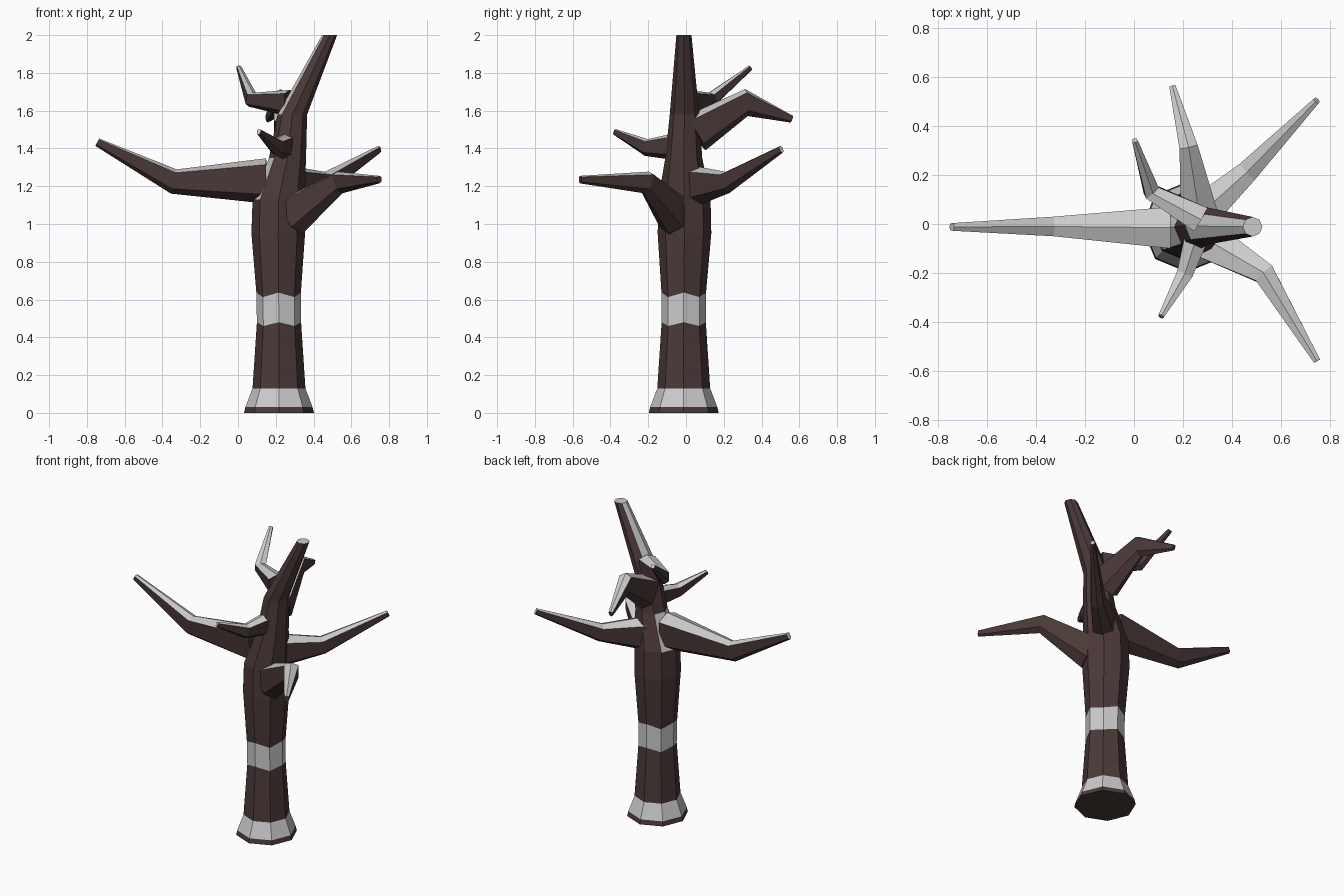
import bpy, bmesh, math
from mathutils import Vector

if "Cube" in bpy.data.objects:
    bpy.data.objects.remove(bpy.data.objects["Cube"])


def material(name, rgb):
    m = bpy.data.materials.new(name)
    m.diffuse_color = (*rgb, 1)
    m.use_nodes = True
    m.node_tree.nodes["Principled BSDF"].inputs["Base Color"].default_value = m.diffuse_color
    return m


BARK = material("bark", (0.07, 0.042, 0.04))
SNOW = material("snow", (0.8, 0.8, 0.8))


def loft(name, rings, snowy_spans=()):
    """Skin a list of vertex rings; upward faces and chosen spans get snow."""
    bm = bmesh.new()
    loops = [[bm.verts.new(p) for p in ring] for ring in rings]
    n = len(rings[0])
    snow = set()
    for k in range(len(loops) - 1):
        a, b = loops[k], loops[k + 1]
        for i in range(n):
            j = (i + 1) % n
            f = bm.faces.new((a[i], a[j], b[j], b[i]))
            if k in snowy_spans:
                snow.add(f)
    bm.faces.new(loops[0][::-1])
    bm.faces.new(loops[-1])
    bmesh.ops.recalc_face_normals(bm, faces=bm.faces[:])
    for f in bm.faces:
        f.material_index = int(f in snow or f.normal.z > 0.3)
    me = bpy.data.meshes.new(name)
    bm.to_mesh(me)
    bm.free()
    me.materials.append(BARK)
    me.materials.append(SNOW)
    ob = bpy.data.objects.new(name, me)
    bpy.context.collection.objects.link(ob)
    return ob


def octagon(x, y, z, r, wave=0.0):
    return [(x + r * math.cos(i * math.pi / 4), y + r * math.sin(i * math.pi / 4),
             z + (wave if i % 2 == 0 else -wave)) for i in range(8)]


# Branch cross-section: low ridge on top, steep sides, shallow keel
PROFILE = [(0, 1), (1, 0.72), (0.85, -0.6), (0, -1), (-0.85, -0.6), (-1, 0.72)]


def branch(name, stations):
    """stations: (centre, half width, half height) from trunk to tip."""
    pts = [Vector(s[0]) for s in stations]
    dirs = [(b - a).normalized() for a, b in zip(pts, pts[1:])]
    rings = []
    for i, (c, w, h) in enumerate(stations):
        t = (dirs[max(i - 1, 0)] + dirs[min(i, len(dirs) - 1)]).normalized()
        side = t.cross(Vector((0, 0, 1))).normalized()
        up = side.cross(t)
        rings.append([pts[i] + side * (u * w) + up * (v * h) for u, v in PROFILE])
    return loft(name, rings)


# Trunk with snowy foot and snowy band, leaning over at the top
loft("trunk", [
    octagon(0.217, -0.012, 0.0, 0.185),
    octagon(0.217, -0.012, 0.03, 0.178),
    octagon(0.217, -0.012, 0.13, 0.14),
    octagon(0.217, -0.012, 0.47, 0.117, 0.01),
    octagon(0.215, -0.012, 0.625, 0.118, 0.012),
    octagon(0.213, -0.008, 0.95, 0.142),
    octagon(0.215, -0.008, 1.13, 0.138),
    octagon(0.262, -0.012, 1.35, 0.098),
    octagon(0.288, -0.008, 1.58, 0.078),
    octagon(0.485, -0.011, 2.0, 0.04),
], snowy_spans=(1, 3))

# Branches
branch("left_branch", [((0.15, -0.015, 1.228), 0.085, 0.12),
                       ((-0.34, -0.01, 1.225), 0.04, 0.066),
                       ((-0.745, -0.012, 1.433), 0.016, 0.022)])
branch("back_right_branch", [((0.27, 0.04, 1.2), 0.075, 0.11),
                             ((0.47, 0.22, 1.22), 0.045, 0.058),
                             ((0.747, 0.505, 1.395), 0.014, 0.02)])
branch("front_right_branch", [((0.29, -0.06, 1.04), 0.085, 0.11),
                              ((0.54, -0.21, 1.22), 0.045, 0.06),
                              ((0.748, -0.56, 1.235), 0.014, 0.02)])
branch("back_branch", [((0.265, 0.05, 1.48), 0.08, 0.105),
                       ((0.222, 0.32, 1.643), 0.038, 0.072),
                       ((0.158, 0.56, 1.555), 0.013, 0.019)])
branch("upper_left_branch", [((0.27, 0.02, 1.64), 0.055, 0.07),
                             ((0.068, 0.135, 1.658), 0.034, 0.04),
                             ((0.003, 0.342, 1.828), 0.012, 0.014)])
branch("front_twig", [((0.26, -0.04, 1.41), 0.05, 0.075),
                      ((0.205, -0.21, 1.405), 0.033, 0.045),
                      ((0.11, -0.378, 1.488), 0.012, 0.016)])
